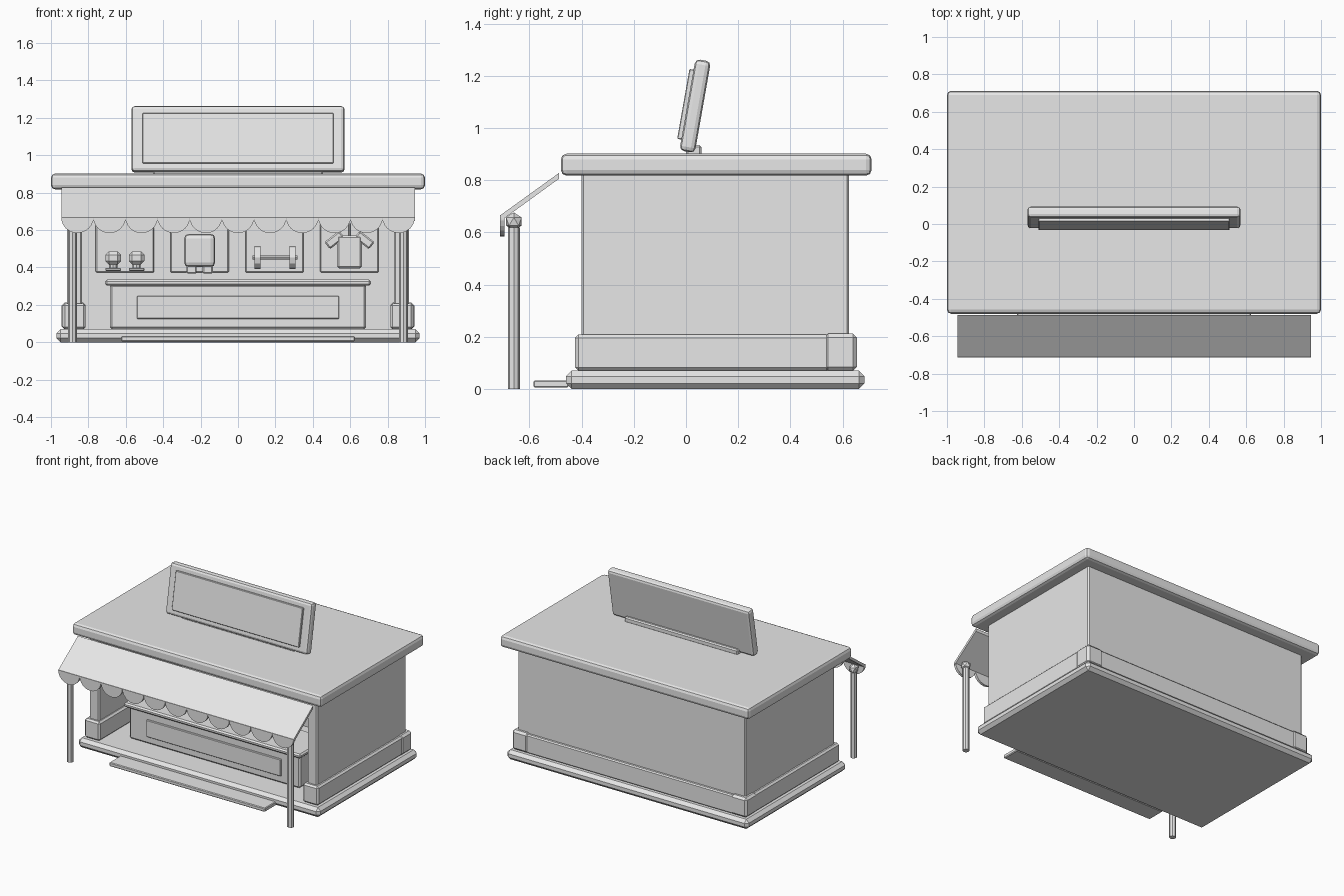
import bpy
import bmesh
from math import radians, pi, sin, cos
from mathutils import Matrix, Vector

cube = bpy.data.objects.get("Cube")
if cube:
    bpy.data.objects.remove(cube, do_unlink=True)

mat = bpy.data.materials.new("light_grey")
mat.use_nodes = True
GREY = (0.8, 0.8, 0.8, 1)
mat.diffuse_color = GREY
mat.node_tree.nodes["Principled BSDF"].inputs["Base Color"].default_value = GREY


def finish(name, bm):
    bmesh.ops.recalc_face_normals(bm, faces=bm.faces)
    mesh = bpy.data.meshes.new(name)
    bm.to_mesh(mesh)
    bm.free()
    mesh.materials.append(mat)
    obj = bpy.data.objects.new(name, mesh)
    bpy.context.collection.objects.link(obj)
    return obj


def box(name, x, y, z, bevel=0.0, segments=1):
    """Box from (min, max) ranges, with optional rounded edges."""
    bm = bmesh.new()
    bmesh.ops.create_cube(bm, size=1)
    for v in bm.verts:
        v.co = [r[0] if c < 0 else r[1] for c, r in zip(v.co, (x, y, z))]
    if bevel:
        bmesh.ops.bevel(bm, geom=bm.edges[:], offset=bevel, segments=segments,
                        profile=0.5, affect='EDGES')
    return finish(name, bm)


def cylinder(name, centre, radius, length, axis='Z', sides=8):
    bm = bmesh.new()
    turn = Matrix.Rotation(pi / 2, 4, 'Y') if axis == 'X' else Matrix()
    bmesh.ops.create_cone(bm, cap_ends=True, segments=sides, radius1=radius, radius2=radius,
                          depth=length, matrix=Matrix.Translation(centre) @ turn)
    return finish(name, bm)


def prism(name, points, offset):
    """Extrude a flat outline by an offset vector."""
    bm = bmesh.new()
    face = bm.faces.new([bm.verts.new(p) for p in points])
    ext = bmesh.ops.extrude_face_region(bm, geom=[face])["geom"]
    moved = [g for g in ext if isinstance(g, bmesh.types.BMVert)]
    bmesh.ops.translate(bm, verts=moved, vec=offset)
    return finish(name, bm)


def span(centre, half):
    return (centre - half, centre + half)


def sided(s, a, b):
    return tuple(sorted((s * a, s * b)))


# Floor, roof and front step
box("floor_slab", (-0.97, 0.97), (-0.46, 0.685), (0, 0.07), 0.022)
box("roof", (-1, 1), (-0.48, 0.712), (0.818, 0.902), 0.022, 2)
box("front_step", (-0.625, 0.625), (-0.585, -0.45), (0.005, 0.033), 0.005)

# Walls and skirting
box("back_wall", (-0.9, 0.9), (0.55, 0.625), (0.06, 0.83))
box("back_skirting", (-0.83, 0.83), (0.6, 0.648), (0.07, 0.205), 0.008)
for s, side in ((-1, "right"), (1, "left")):
    box(side + "_wall", sided(s, 0.835, 0.915), (-0.4, 0.625), (0.06, 0.83), 0.008)
    box(side + "_skirting", sided(s, 0.815, 0.938), (-0.425, 0.55), (0.07, 0.208), 0.012)
    box(side + "_corner_block", sided(s, 0.815, 0.943), (0.53, 0.655), (0.07, 0.212), 0.015)
    # Awning post with a faceted knob
    cylinder(side + "_post", (s * 0.885, -0.66, 0.31), 0.023, 0.62)
    bm = bmesh.new()
    bmesh.ops.create_icosphere(bm, subdivisions=1, radius=0.035,
                               matrix=Matrix.Translation((s * 0.885, -0.66, 0.642)))
    finish(side + "_post_knob", bm)

# Awning sheet with scalloped valance
W = 0.945
prism("awning", [(-W, -0.487, 0.828), (-W, -0.713, 0.665), (-W, -0.705, 0.648),
                 (-W, -0.487, 0.806)], Vector((2 * W, 0, 0)))
COUNT = 11
pitch = 2 * W / COUNT
for i in range(COUNT):
    cx = -W + pitch * (i + 0.5)
    arc = [(cx + pitch / 2 * cos(a), -0.713, 0.667 - 0.083 * sin(a))
           for a in (pi * k / 12 for k in range(13))]
    prism("awning_scallop", arc, Vector((0, 0.018, 0)))

# Counter
box("counter", (-0.685, 0.685), (-0.27, 0), (0.07, 0.31), 0.012)
box("counter_top", (-0.71, 0.71), (-0.3, 0.03), (0.303, 0.335), 0.01)
box("counter_panel", (-0.54, 0.54), (-0.282, -0.26), (0.125, 0.248), 0.004)

# Roof sign, leaning back
tilt = Matrix.Translation((0.0, 0.035, 1.085)) @ Matrix.Rotation(radians(-10), 4, 'X')
for part in (box("sign_board", (-0.57, 0.57), (-0.03, 0.03), (-0.178, 0.178), 0.018, 2),
             box("sign_panel", (-0.51, 0.51), (-0.046, -0.025), (-0.136, 0.136), 0.003)):
    part.data.transform(tilt)
box("sign_foot", (-0.455, 0.455), (0.0, 0.06), (0.895, 0.935), 0.008)

# Display boards on the back wall
for cx in (-0.605, -0.205, 0.195, 0.595):
    box("display_board", span(cx, 0.156), (0.525, 0.555), (0.372, 0.7), 0.006)
Y = 0.48

# Pair of small weights
for cx in (-0.667, -0.542):
    box("weight_base", span(cx, 0.042), span(Y, 0.04), (0.382, 0.398), 0.004)
    cylinder("weight_stem", (cx, Y, 0.41), 0.022, 0.04)
    box("weight_head", span(cx, 0.042), span(Y, 0.04), (0.417, 0.485), 0.018)

# Bag with two feet
box("bag", span(-0.205, 0.083), span(Y, 0.045), (0.402, 0.58), 0.025, 2)
for cx in (-0.248, -0.162):
    box("bag_foot", span(cx, 0.027), span(Y, 0.03), (0.368, 0.41), 0.006)

# Dumbbell
cylinder("dumbbell_bar", (0.198, Y, 0.453), 0.011, 0.24, 'X')
for cx in (0.105, 0.291):
    cylinder("dumbbell_plate", (cx, Y, 0.453), 0.062, 0.032, 'X', 12)

# Hanging shirt
box("shirt_body", span(0.596, 0.066), span(0.5, 0.025), (0.395, 0.57), 0.01)
for s in (-1, 1):
    sleeve = box("shirt_sleeve", (-0.05, 0.05), (-0.022, 0.022), (-0.024, 0.024), 0.008)
    sleeve.data.transform(Matrix.Translation((0.596 + s * 0.08, 0.5, 0.547))
                          @ Matrix.Rotation(radians(s * 38), 4, 'Y'))
cylinder("shirt_hook", (0.596, 0.5, 0.6), 0.005, 0.07)
